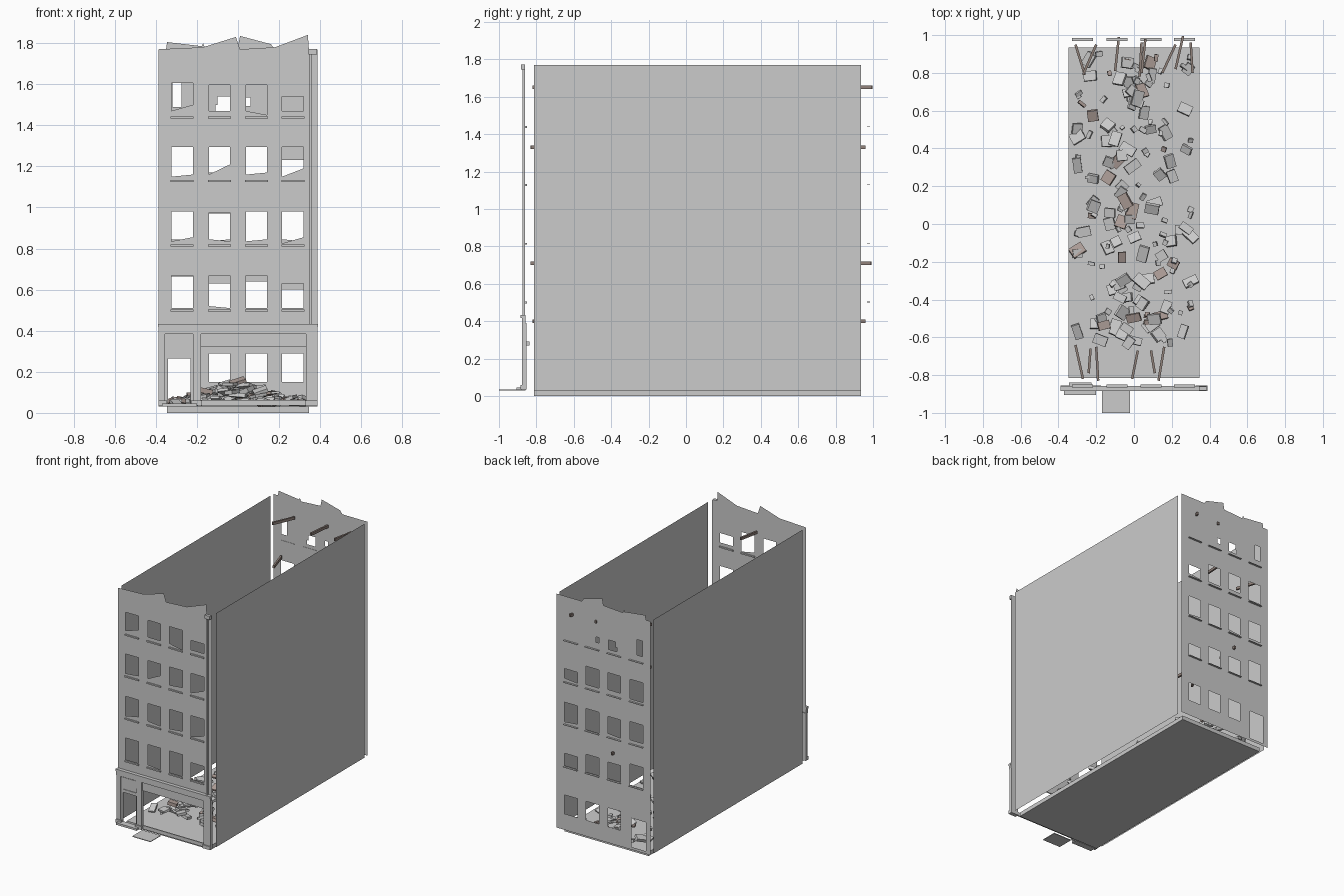
import bpy, bmesh, math, random
from mathutils import Vector, Matrix

random.seed(11)
old = bpy.data.objects.get("Cube")
if old:
    bpy.data.objects.remove(old)


def material(name, rgb):
    m = bpy.data.materials.new(name)
    m.use_nodes = True
    m.diffuse_color = (*rgb, 1)
    m.node_tree.nodes["Principled BSDF"].inputs["Base Color"].default_value = (*rgb, 1)
    return m


STONE = material("pale grey stone", (0.6, 0.6, 0.6))
BRICK = material("dusty brown brick", (0.42, 0.34, 0.31))
WOOD = material("charred brown timber", (0.28, 0.22, 0.195))


def finish(name, bm, mats):
    mesh = bpy.data.meshes.new(name)
    bm.to_mesh(mesh)
    bm.free()
    for m in mats:
        mesh.materials.append(m)
    ob = bpy.data.objects.new(name, mesh)
    bpy.context.collection.objects.link(ob)


def add_box(bm, size, matrix, slot=0):
    geo = bmesh.ops.create_cube(bm, size=1, matrix=matrix @ Matrix.Diagonal((*size, 1)))
    for f in {f for v in geo["verts"] for f in v.link_faces}:
        f.material_index = slot


def boxes(name, spans):
    """One stone object from boxes given as (x0, x1, y0, y1, z0, z1)."""
    bm = bmesh.new()
    for x0, x1, y0, y1, z0, z1 in spans:
        mid = Matrix.Translation(((x0 + x1) / 2, (y0 + y1) / 2, (z0 + z1) / 2))
        add_box(bm, (x1 - x0, y1 - y0, z1 - z0), mid)
    finish(name, bm, [STONE])


def sheet(name, place, loops):
    """Thin upright wall: first loop is the outline, the rest are openings."""
    cu = bpy.data.curves.new(name, "CURVE")
    cu.dimensions, cu.fill_mode = "2D", "BOTH"
    for pts in loops:
        sp = cu.splines.new("POLY")
        sp.points.add(len(pts) - 1)
        sp.use_cyclic_u = True
        for p, (x, z) in zip(sp.points, pts):
            p.co = (x, z, 0, 1)
    tmp = bpy.data.objects.new(name + "_outline", cu)
    bpy.context.collection.objects.link(tmp)
    bpy.context.view_layer.update()
    mesh = bpy.data.meshes.new_from_object(tmp.evaluated_get(bpy.context.evaluated_depsgraph_get()))
    bpy.data.objects.remove(tmp)
    mesh.transform(place @ Matrix.Rotation(math.pi / 2, 4, "X"))
    mesh.name = name
    mesh.materials.clear()
    mesh.materials.append(STONE)
    ob = bpy.data.objects.new(name, mesh)
    bpy.context.collection.objects.link(ob)


def rect(x0, x1, z0, z1):
    return [(x0, z0), (x1, z0), (x1, z1), (x0, z1)]


FRONT, BACK, HALF, TOP = -0.858, 0.97, 0.388, 1.77
COLS = [-0.272, -0.09, 0.09, 0.267]
ROWS = [0.51, 0.825, 1.14, 1.45]
W = 0.052


def windows(breaks):
    """Openings with broken bottoms: left rise, right rise, head height."""
    out = []
    for base, row in zip(ROWS, breaks):
        for x, (l, r, h) in zip(COLS, row):
            out.append([(x - W, base + l), (x + W, base + r), (x + W, base + h), (x - W, base + h)])
    return out


# Street wall above the shopfront
front_breaks = [
    [(0, 0, .16), (.01, 0, .16), (0, 0, .16), (0, 0, .12)],
    [(.01, .03, .155), (.02, .01, .15), (.01, .02, .155), (0, .03, .155)],
    [(.01, .02, .155), (.02, .07, .155), (.02, .03, .155), (.01, .05, .155)],
    [(.02, .05, .155), (.02, .02, .145), (.02, 0, .145), (.02, .02, .09)]]
front_outline = [(-HALF, 0.4), (HALF, 0.4), (HALF, TOP), (0.345, TOP), (0.34, 1.84), (0.18, 1.78),
                 (0.01, 1.77), (-0.01, 1.83), (-0.17, 1.78), (-HALF, TOP)]
sheet("front_wall", Matrix.Translation((0, FRONT, 0)), [front_outline] + windows(front_breaks))

# Rear wall with a doorway, ground windows and a mostly closed top floor
back_breaks = [
    [(0, 0, .155), (0, 0, .12), (0, 0, .13), (0, 0, .09)],
    [(.02, .02, .155), (.01, .02, .145), (0, 0, .155), (.02, .01, .155)],
    [(.01, .01, .155), (.03, .03, .155), (.02, .02, .155), (.01, .02, .09)]]
back_outline = [(-HALF, 0.03), (HALF, 0.03), (HALF, TOP), (0.18, TOP), (0.16, 1.795), (0.01, 1.835),
                (0, 1.785), (-0.16, 1.775), (-0.17, 1.8), (-0.175, 1.785), (-0.345, 1.805),
                (-0.35, TOP), (-HALF, TOP)]
ground = [rect(x - W, x + W, 0.15, 0.29) for x in COLS[1:]] + [rect(-0.35, -0.23, 0.05, 0.265)]
top_gaps = [rect(-0.32, -0.275, 1.49, 1.605), rect(0.035, 0.06, 1.495, 1.535),
            [(-0.11, 1.47), (-0.04, 1.47), (-0.04, 1.54), (-0.1, 1.54), (-0.1, 1.5), (-0.11, 1.5)]]
sheet("back_wall", Matrix.Translation((0, BACK, 0)), [back_outline] + windows(back_breaks) + ground + top_gaps)

# Side walls, standing proud of the floor slab
Y0, Y1 = -0.814, 0.935
boxes("floor_slab", [(-0.346, 0.346, Y0, Y1, 0, 0.03)])
for name, x in (("left_wall", HALF), ("right_wall", -HALF)):
    turn = Matrix.Translation((x, 0, 0)) @ Matrix.Rotation(math.pi / 2, 4, "Z")
    sheet(name, turn, [rect(Y0, Y1, 0.03, TOP)])

# Window sills
for name, y, thick in (("front_sills", FRONT, 0.01), ("back_sills", BACK + 0.006, 0.004)):
    boxes(name, [(x - 0.056, x + 0.056, y - 0.008, y + 0.008, z - 0.006 - thick, z - 0.006)
                 for z in ROWS for x in COLS])

# Shopfront: piers, beam, door surround, panels
F = FRONT
boxes("shop_piers", [(a, b, F - 0.018, F + 0.004, 0.035, 0.39) for a, b in
                     ((-HALF, -0.355), (-0.22, -0.18), (0.33, HALF))])
boxes("pier_feet", [(a, b, F - 0.026, F + 0.004, 0.035, 0.06) for a, b in
                    ((-HALF, -0.345), (-0.23, -0.175), (0.325, HALF))])
boxes("shop_beam", [(-HALF, HALF, F - 0.008, F, 0.32, 0.4)])
boxes("door_surround", [(-0.355, -0.34, F - 0.01, F, 0.05, 0.33), (-0.232, -0.22, F - 0.01, F, 0.05, 0.33),
                        (-0.34, -0.232, F - 0.008, F, 0.265, 0.33)])
boxes("door_hood", [(-0.345, -0.225, F - 0.012, F + 0.02, 0.27, 0.29)])
boxes("transom_panel", [(-0.35, -0.225, F - 0.014, F, 0.325, 0.38)])
boxes("cornice", [(-HALF, HALF, F - 0.02, F, 0.385, 0.42), (-0.39, 0.39, F - 0.026, F, 0.418, 0.432)])
boxes("shop_threshold", [(-0.18, 0.33, F - 0.008, F, 0.035, 0.062)])
boxes("door_step", [(-0.37, -0.2, -0.905, F, 0.03, 0.045)])
boxes("fallen_panel", [(-0.17, -0.02, -1.0, -0.88, 0.03, 0.035)])

# Corner downpipe with its hopper
boxes("downpipe", [(0.349, 0.361, F - 0.015, F - 0.004, 0.43, 1.75)])
boxes("downpipe_hopper", [(0.343, 0.384, F - 0.024, F - 0.002, 1.745, 1.772)])

# Snapped floor joists: x and y at the wall end, x and y at the loose end, height
joists = [(-.27, -.82, -.31, -.64, .4), (-.24, -.79, -.23, -.66, 1.33), (-.19, -.83, -.2, -.65, 1.33),
          (-.01, -.82, .02, -.67, 1.65), (.11, -.79, .09, -.67, .4), (.13, -.83, .16, -.65, .71),
          (-.31, .95, -.26, .79, 1.33), (-.2, .95, -.27, .79, 1.65), (-.08, .99, -.1, .81, .71),
          (.04, .96, .03, .78, 1.33), (.06, .98, .04, .8, 1.65), (.22, .95, .15, .8, .4),
          (.26, .995, .22, .82, 1.65), (.3, .96, .31, .8, .4)]
bm = bmesh.new()
for xa, ya, xb, yb, z in joists:
    a, b = Vector((xa, ya, z)), Vector((xb, yb, z))
    turn = (b - a).to_track_quat("Y", "Z").to_matrix().to_4x4()
    add_box(bm, (0.013, (b - a).length, 0.02), Matrix.Translation((a + b) / 2) @ turn)
finish("broken_joists", bm, [WOOD])

# Rubble heap, highest along the middle of the floor
bm = bmesh.new()
for i in range(175):
    x = max(-0.3, min(0.3, random.gauss(0, 0.19)))
    y = random.uniform(-0.63, 0.9)
    mound = 0.11 * (1 - abs(x) / 0.36)
    big = random.random() < 0.55
    size = (random.uniform(0.05, 0.085), random.uniform(0.04, 0.06), random.uniform(0.012, 0.025)) if big \
        else (random.uniform(0.02, 0.045), random.uniform(0.015, 0.03), random.uniform(0.01, 0.02))
    spin = Matrix.Rotation(random.uniform(0, math.tau), 4, "Z")
    tilt = Matrix.Rotation(random.uniform(-0.5, 0.5), 4, "X") @ Matrix.Rotation(random.uniform(-0.4, 0.4), 4, "Y")
    place = Matrix.Translation((x, y, 0.045 + mound * random.random()))
    add_box(bm, size, place @ spin @ tilt, 1 if random.random() < 0.16 else 0)
finish("rubble", bm, [STONE, BRICK])
